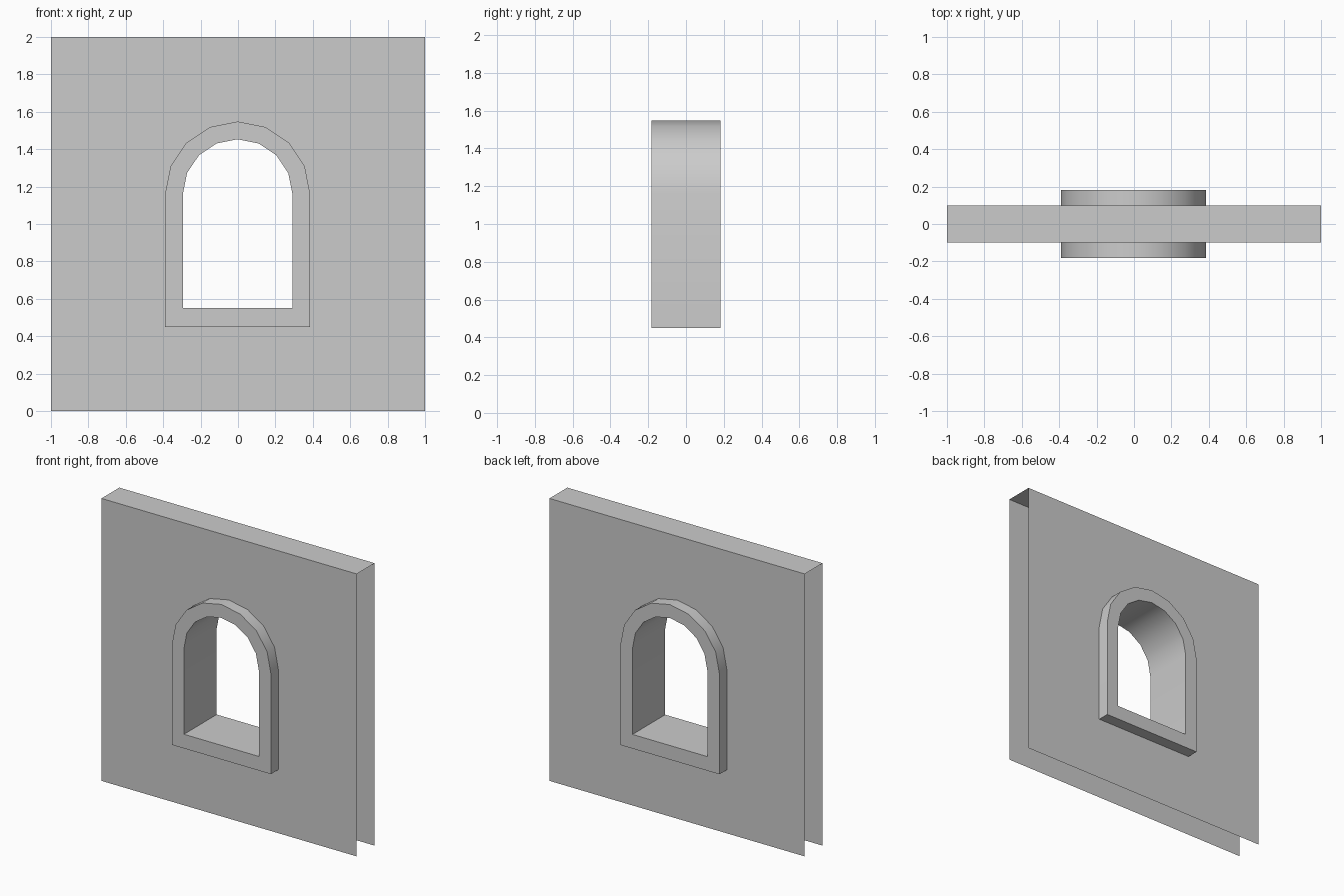
import bpy, bmesh, math

if "Cube" in bpy.data.objects:
    bpy.data.objects.remove(bpy.data.objects["Cube"])

WALL_Y, FRAME_Y = 0.1, 0.183
SPRING_Z, ARCH_STEPS = 1.16, 8


def arch(radius, bottom, cx=-0.002):
    """Arched window outline, counter-clockwise seen from the front."""
    pts = [(cx - radius, bottom), (cx + radius, bottom)]
    for i in range(ARCH_STEPS + 1):
        a = math.pi * i / ARCH_STEPS
        pts.append((cx + radius * math.cos(a), SPRING_Z + radius * math.sin(a)))
    return pts


def finish(bm, name):
    mesh = bpy.data.meshes.new(name)
    bm.to_mesh(mesh)
    bm.free()
    obj = bpy.data.objects.new(name, mesh)
    bpy.context.collection.objects.link(obj)
    return obj


outer, inner = arch(0.388, 0.45), arch(0.293, 0.55)

# Wall: front and back sheets with an arched opening, plus the top; ends and bottom are open
bm = bmesh.new()
apex = 2 + ARCH_STEPS // 2
mid = (outer[0][0], outer[0][1])
right = [(0, 0), (1, 0), (1, 2), (0, 2)] + outer[2:apex + 1][::-1] + [outer[1], (0, 0.45)]
left = [(0, 0), (0, 0.45), outer[0]] + outer[apex:][::-1] + [(0, 2), (-1, 2), (-1, 0)]
for y in (-WALL_Y, WALL_Y):
    for half in (right, left):
        pts = half if y < 0 else half[::-1]
        bm.faces.new([bm.verts.new((x, y, z)) for x, z in pts])
bm.faces.new([bm.verts.new(p) for p in (
    (-1, -WALL_Y, 2), (1, -WALL_Y, 2), (1, WALL_Y, 2), (-1, WALL_Y, 2))])
bmesh.ops.remove_doubles(bm, verts=bm.verts, dist=0.0005)
finish(bm, "wall")

# Window frame: closed ring standing proud of the wall on both sides
bm = bmesh.new()
rings = [[bm.verts.new((x, y, z)) for x, z in outline]
         for outline, y in ((outer, -FRAME_Y), (outer, FRAME_Y),
                            (inner, FRAME_Y), (inner, -FRAME_Y))]
n = len(outer)
for k in range(4):
    a, b = rings[k], rings[(k + 1) % 4]
    for i in range(n):
        j = (i + 1) % n
        bm.faces.new((a[i], a[j], b[j], b[i]))
bmesh.ops.recalc_face_normals(bm, faces=bm.faces)
frame = finish(bm, "window_frame")
bpy.context.view_layer.objects.active = frame
frame.select_set(True)
bpy.ops.object.shade_smooth_by_angle(angle=math.radians(30))
